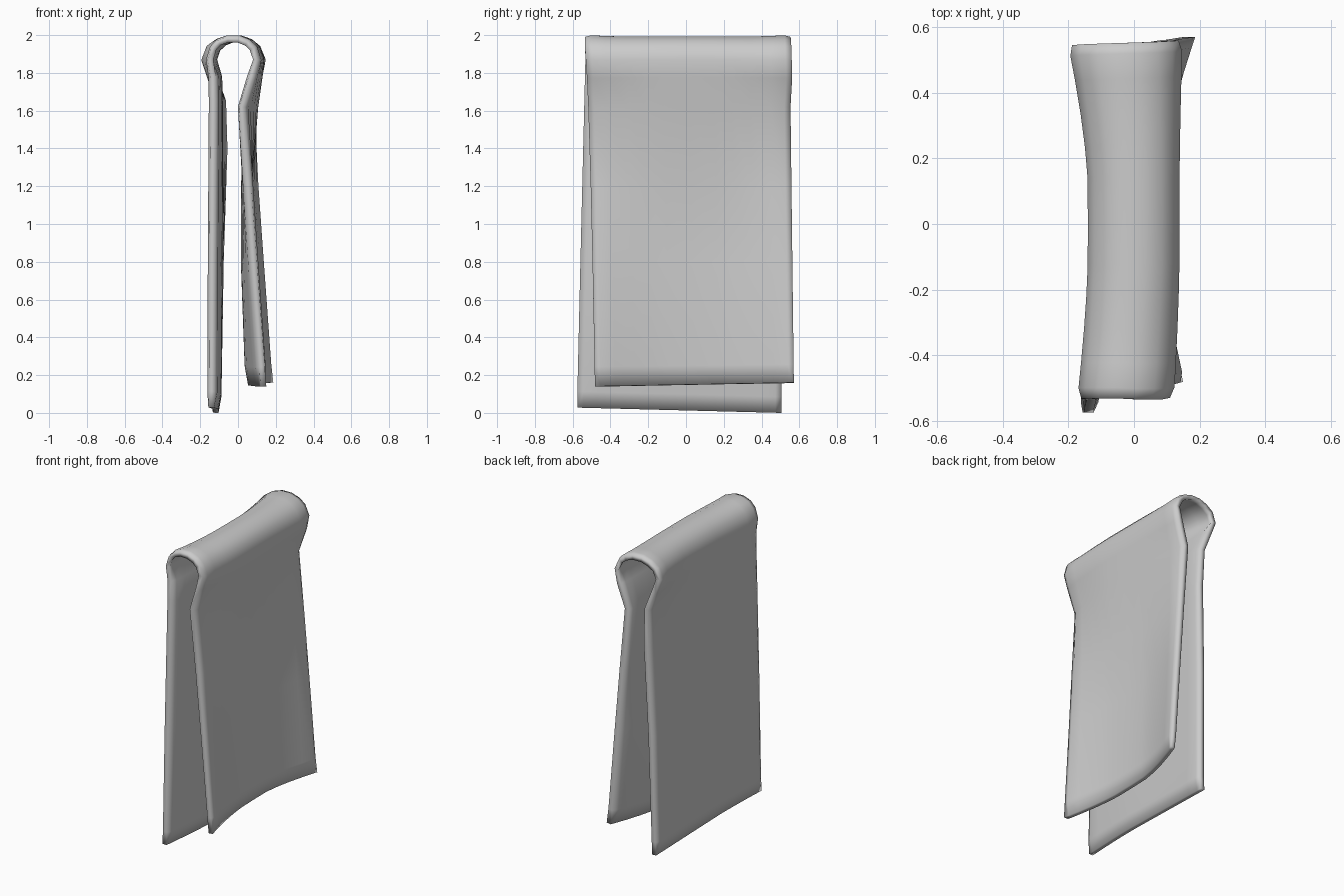
import bpy, bmesh
from mathutils import Vector

if "Cube" in bpy.data.objects:
    bpy.data.objects.remove(bpy.data.objects["Cube"])

# Section of the draped towel, left hem -> over the top -> right hem:
# (z, x at front end, x at middle, x at back end)
SECTION = [
    (0.015, -.142, -.118, -.118), (0.10, -.138, -.114, -.115), (0.80, -.136, -.108, -.102),
    (1.40, -.132, -.105, -.080), (1.65, -.130, -.107, -.088), (1.78, -.132, -.111, -.140),
    (1.87, -.146, -.114, -.174), (1.92, -.128, -.098, -.150), (1.95, -.100, -.065, -.105),
    (1.966, -.055, -.025, -.055), (1.966, .000, .030, .008), (1.948, .045, .070, .060),
    (1.92, .075, .098, .095), (1.87, .095, .112, .121),
    (1.78, .072, .103, .102), (1.62, .020, .080, .050), (1.20, .055, .042, .086),
    (0.80, .085, .042, .118), (0.25, .127, .062, .160), (0.15, .135, .068, .172),
]
LAST = len(SECTION) - 1
STATIONS = [-1, -.94, -.8, -.6, -.42, -.25, 0, .25, .42, .6, .8, .94, 1]


def lerp(a, b, f):
    return a + (b - a) * f


def centre(i, t):
    """Point on the middle surface of the cloth."""
    z, front, mid, back = SECTION[i]
    w = max(0, (abs(t) - .2) / .8) ** 1.5
    x = lerp(mid, front if t < 0 else back, w)
    # side edges shift a little from hem to ridge
    drop = min(1, max(0, (1.9 - z) / 1.75))
    skew = min(1, i / LAST * 1.2) if z > 1.7 else .5
    top_back = lerp(.535, .565, skew)
    if i < LAST / 2:
        y0, y1 = lerp(-.532, -.575, drop), lerp(top_back, .505, drop)
        z -= .014 * t * drop ** 8
    else:
        y0, y1 = lerp(-.535, -.482, drop ** .6), lerp(top_back, .571, drop)
        z += .010 * t * drop ** 8
    if z > 1.9:
        z += .010 * abs(t) ** 6
    return Vector((x, lerp(y0, y1, (t + 1) / 2), z))


def offset(i, t, side):
    """Distance of the outer (1) or inner (-1) face from the middle surface."""
    if abs(t) == 1 or i in (0, LAST):
        return side * .015
    if 6 <= i <= 13:                      # thin, stretched fold over the top
        return .027 if side == 1 else -.004
    return side * .027


bm = bmesh.new()
layers = {1: [], -1: []}
for t in STATIONS:
    pts = [centre(i, t) for i in range(LAST + 1)]
    rows = {1: [], -1: []}
    for i, p in enumerate(pts):
        d = pts[min(i + 1, LAST)] - pts[max(i - 1, 0)]
        n = Vector((-d.z, 0, d.x)).normalized()
        for side in (1, -1):
            rows[side].append(bm.verts.new(p + n * offset(i, t, side)))
    for side in (1, -1):
        layers[side].append(rows[side])

# Outer and inner cloth faces
NT = len(STATIONS)
for side in (1, -1):
    g = layers[side]
    for a in range(NT - 1):
        for i in range(LAST):
            bm.faces.new((g[a][i], g[a + 1][i], g[a + 1][i + 1], g[a][i + 1]))
# Rims: two side edges and two hems
o, n = layers[1], layers[-1]
for a in (0, NT - 1):
    for i in range(LAST):
        bm.faces.new((o[a][i], o[a][i + 1], n[a][i + 1], n[a][i]))
for i in (0, LAST):
    for a in range(NT - 1):
        bm.faces.new((o[a][i], o[a + 1][i], n[a + 1][i], n[a][i]))
bmesh.ops.recalc_face_normals(bm, faces=bm.faces[:])

# Stand on the ground
low = min(v.co.z for v in bm.verts)
for v in bm.verts:
    v.co.z -= low

mesh = bpy.data.meshes.new("draped_towel")
bm.to_mesh(mesh)
bm.free()
towel = bpy.data.objects.new("draped_towel", mesh)
bpy.context.collection.objects.link(towel)
bpy.context.view_layer.objects.active = towel
towel.select_set(True)
# Soft rolled edges: everything smooth
bpy.ops.object.shade_smooth_by_angle(angle=3.0)
